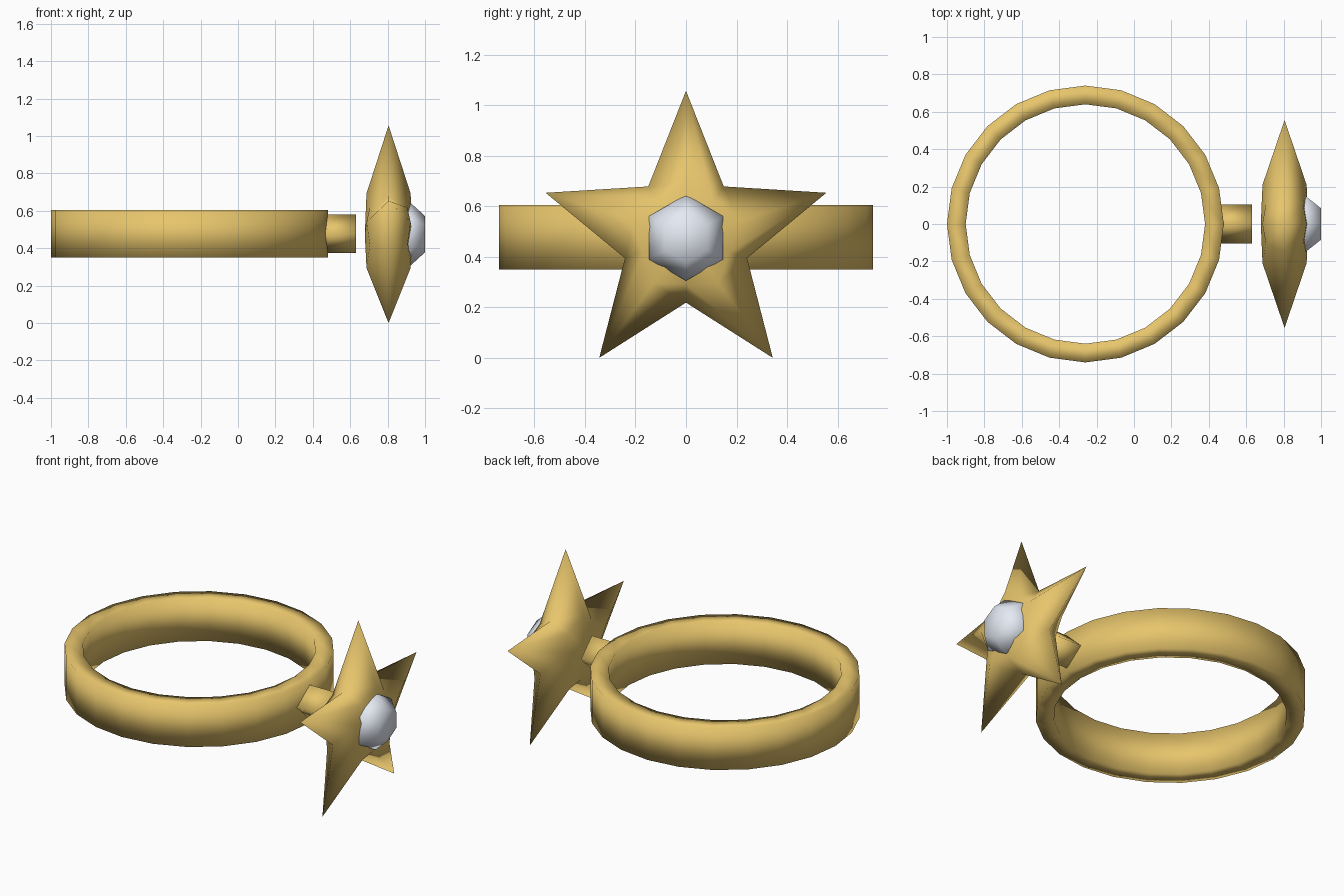
import bpy, bmesh
from math import sin, cos, pi

if "Cube" in bpy.data.objects:
    bpy.data.objects.remove(bpy.data.objects["Cube"])

def material(name, color):
    m = bpy.data.materials.new(name)
    m.diffuse_color = color
    m.use_nodes = True
    m.node_tree.nodes["Principled BSDF"].inputs["Base Color"].default_value = m.diffuse_color
    return m

gold = material("gold", (0.80, 0.56, 0.15, 1))
silver = material("pale_gem", (0.78, 0.82, 0.90, 1))

def circle(n, r, x, zc):
    # Points round the x axis, the first one straight up
    return [(x, r * sin(2 * pi * i / n), zc + r * cos(2 * pi * i / n)) for i in range(n)]

def loft(name, loops, mat, close=False, caps=False, poles=None):
    # Bridge equal-sized loops, then close, cap or fan the ends
    bm = bmesh.new()
    rows = [[bm.verts.new(p) for p in loop] for loop in loops]
    n = len(rows[0])
    pairs = list(zip(rows, rows[1:])) + ([(rows[-1], rows[0])] if close else [])
    for a, b in pairs:
        for i in range(n):
            j = (i + 1) % n
            bm.faces.new((a[i], a[j], b[j], b[i]))
    if caps:
        bm.faces.new(rows[0])
        bm.faces.new(rows[-1])
    if poles:
        for row, p in zip((rows[0], rows[-1]), poles):
            v = bm.verts.new(p)
            for i in range(n):
                bm.faces.new((row[i], row[(i + 1) % n], v))
    bmesh.ops.recalc_face_normals(bm, faces=bm.faces)
    me = bpy.data.meshes.new(name)
    bm.to_mesh(me)
    bm.free()
    me.shade_smooth()
    me.materials.append(mat)
    ob = bpy.data.objects.new(name, me)
    bpy.context.collection.objects.link(ob)
    return ob

# Finger band: 24-sided tube with a rectangular section
section = [(0.74, 0.35), (0.74, 0.605), (0.64, 0.605), (0.64, 0.35)]
loft("band", [[(-0.26 + r * cos(2 * pi * i / 24), r * sin(2 * pi * i / 24), z)
               for i in range(24)] for r, z in section], gold, close=True)

# Four-sided peg standing on its edge
loft("peg", [circle(4, 0.103, x, 0.478) for x in (0.42, 0.63)], gold, caps=True)

# Five-pointed star, puffed on both sides with a ridge along each arm
SX, SZ = 0.805, 0.4725

def star_loop(r_tip, r_notch, d_tip, d_notch):
    return [(SX + (d_notch if i % 2 else d_tip),
             (r_notch if i % 2 else r_tip) * sin(pi * i / 5),
             SZ + (r_notch if i % 2 else r_tip) * cos(pi * i / 5)) for i in range(10)]

loft("star", [star_loop(0.22, 0.18, -0.118, -0.10),
              star_loop(0.584, 0.254, 0, 0),
              star_loop(0.22, 0.18, 0.118, 0.10)], gold,
     poles=[(SX - 0.127, 0, SZ), (SX + 0.127, 0, SZ)])

# Six-sided cut gem set in the star
loft("gem", [circle(6, r, x, 0.475) for r, x in ((0.15, 0.87), (0.17, 0.92), (0.097, 1.0))],
     silver, caps=True)
